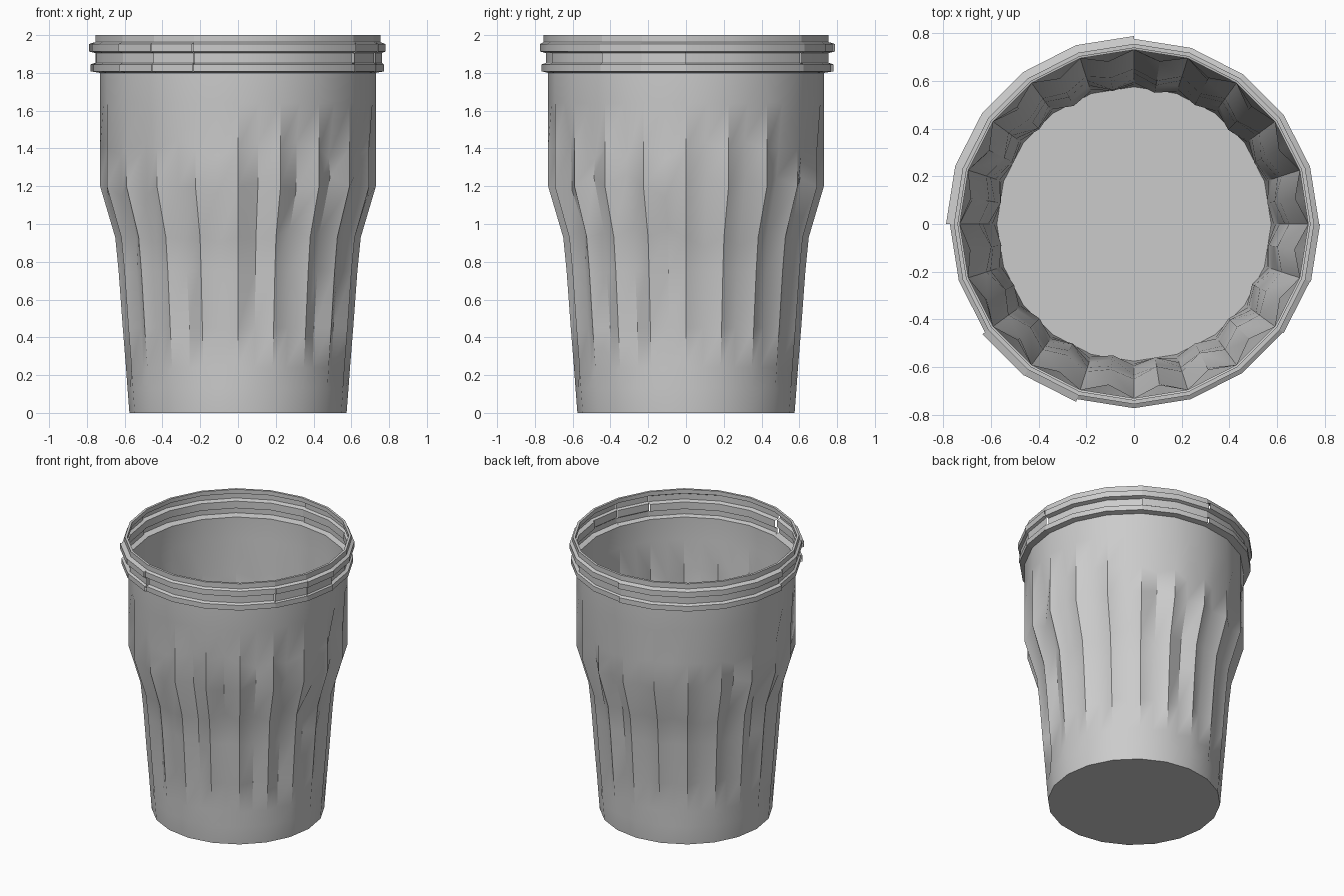
import bpy, bmesh, math, random

if "Cube" in bpy.data.objects:
    bpy.data.objects.remove(bpy.data.objects["Cube"])

random.seed(4)
SIDES = 20
STEP = math.tau / SIDES


def finish(name, bm, angle):
    me = bpy.data.meshes.new(name)
    bm.to_mesh(me)
    bm.free()
    ob = bpy.data.objects.new(name, me)
    bpy.context.collection.objects.link(ob)
    bpy.ops.object.select_all(action='DESELECT')
    ob.select_set(True)
    bpy.context.view_layer.objects.active = ob
    bpy.ops.object.shade_smooth_by_angle(angle=math.radians(angle))
    return ob


def polar(bm, r, a, z):
    return bm.verts.new((r * math.cos(a), r * math.sin(a), z))


def bridge(bm, cols, closed):
    n = len(cols)
    for i in range(n if closed else n - 1):
        a, b = cols[i], cols[(i + 1) % n]
        for j in range(len(a) - 1):
            bm.faces.new((a[j], b[j], b[j + 1], a[j + 1]))


# Pleated can wall: ridges at every corner, battered valleys between them
# (height, ridge radius, valley depth)
profile = [(0.0, 0.575, 0), (0.13, 0.585, 0), (0.24, 0.593, 0.024), (0.45, 0.61, 0.03),
           (0.75, 0.632, 0.03), (0.93, 0.65, 0.03), (1.2, 0.73, 0.036),
           (1.4, 0.73, 0.034), (1.64, 0.73, 0), (1.8, 0.73, 0)]
bm = bmesh.new()
cols = []
for i in range(SIDES * 2):
    valley = i % 2
    col = []
    for z, r, d in profile:
        if valley:
            r = r * math.cos(STEP / 2)
            if d:
                r -= d * random.uniform(0.7, 1.25)
                if 0.8 < z < 1.5:
                    z += random.uniform(-0.06, 0.06)
        col.append(polar(bm, r, i * STEP / 2, z))
    cols.append(col)
bridge(bm, cols, True)
bm.faces.new([c[0] for c in reversed(cols)])
finish("can_body", bm, 35)

# Rim sections: two rolled bands, some sections knocked out of line
# (first corner, last corner, radial shift, groove radius)
sections = [(0, 3, 0.0, 0.745), (3, 5, 0.0, 0.755), (5, 10, 0.012, 0.755),
            (10, 12, -0.004, 0.75), (12, 13, 0.01, 0.752), (13, 14, 0.008, 0.76),
            (14, 18, -0.004, 0.742), (18, 19, 0.0, 0.758), (19, 20, 0.004, 0.762)]
bm = bmesh.new()
for first, last, shift, groove in sections:
    pts = [(0.73, 1.80), (0.768 + shift, 1.808), (0.768 + shift, 1.845), (groove, 1.853),
           (groove, 1.905), (0.776 + shift, 1.913), (0.776 + shift, 1.953),
           (0.755, 1.963), (0.755, 2.0)]
    bridge(bm, [[polar(bm, r, k * STEP, z) for r, z in pts]
                for k in range(first, last + 1)], False)
finish("rolled_rim", bm, 40)

# Thin inward lip around the mouth
bm = bmesh.new()
bridge(bm, [[polar(bm, r, k * STEP, z) for r, z in ((0.755, 2.0), (0.738, 2.0), (0.738, 1.97))]
            for k in range(SIDES)], True)
finish("mouth_lip", bm, 40)
